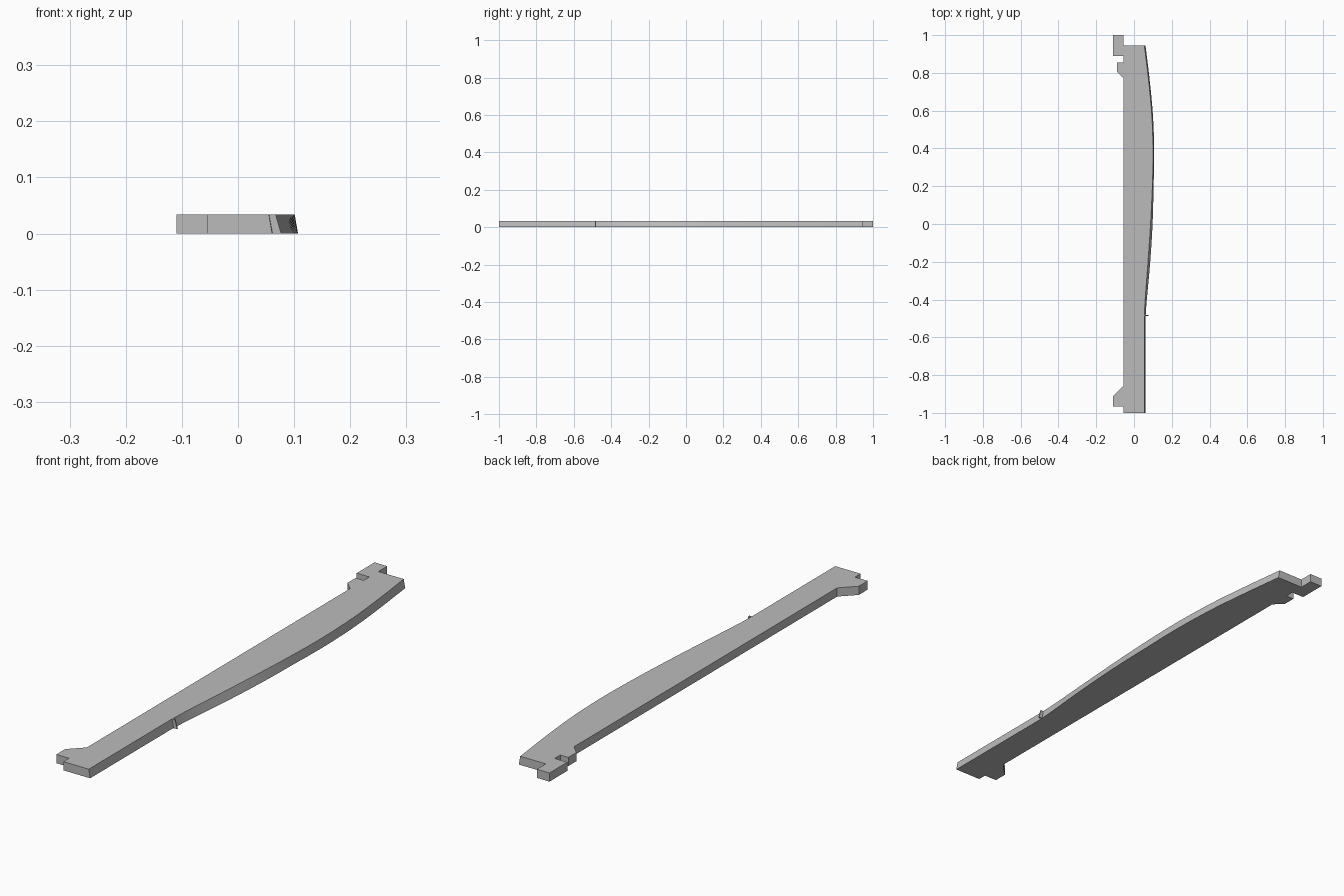
import bpy
import bmesh
import math

if "Cube" in bpy.data.objects:
    bpy.data.objects.remove(bpy.data.objects["Cube"], do_unlink=True)

HEIGHT = 0.034

grey = bpy.data.materials.new("plain grey")
grey.use_nodes = True
colour = (0.5, 0.5, 0.5, 1)
grey.diffuse_color = colour
grey.node_tree.nodes["Principled BSDF"].inputs["Base Color"].default_value = colour


def prism(name, lower, upper):
    """Solid between two matching outlines at the bottom and top."""
    bm = bmesh.new()
    low = [bm.verts.new((x, y, 0)) for x, y in lower]
    top = [bm.verts.new((x, y, HEIGHT)) for x, y in upper]
    bm.faces.new(low[::-1])
    bm.faces.new(top)
    for i in range(len(low)):
        j = (i + 1) % len(low)
        bm.faces.new((low[i], low[j], top[j], top[i]))
    bmesh.ops.recalc_face_normals(bm, faces=bm.faces)
    mesh = bpy.data.meshes.new(name)
    bm.to_mesh(mesh)
    bm.free()
    mesh.materials.append(grey)
    obj = bpy.data.objects.new(name, mesh)
    bpy.context.collection.objects.link(obj)
    return obj


def smooth_path(points, steps=5):
    """Catmull-Rom curve through the points."""
    ext = [points[0]] + points + [points[-1]]
    path = []
    for a, b, c, d in zip(ext, ext[1:], ext[2:], ext[3:]):
        for s in range(steps):
            t = s / steps
            path.append(tuple(
                0.5 * (2 * q + (r - p) * t + (2 * p - 5 * q + 4 * r - u) * t ** 2
                       + (3 * q - p - 3 * r + u) * t ** 3)
                for p, q, r, u in zip(a, b, c, d)))
    return path + [points[-1]]


def flare(y):
    """How far the lower edge stands out past the upper edge."""
    t = (y + 0.5) / 0.7
    return 0.006 + (0.006 * math.sin(math.pi * t) if 0 < t < 1 else 0)


# Curved long edge, from front to back
belly = smooth_path([(0.055, -0.5), (0.058, -0.42), (0.065, -0.32), (0.074, -0.2),
                     (0.085, -0.04), (0.093, 0.1), (0.099, 0.25), (0.101, 0.38),
                     (0.098, 0.5), (0.091, 0.62), (0.075, 0.78), (0.055, 0.945)])
edge_top = [(0.055, -1)] + belly
edge_low = [(x + flare(y), y) for x, y in edge_top]

# Straight long edge with its hooks and notches, from back to front
hooks = [(-0.055, 0.945), (-0.055, 1), (-0.11, 1), (-0.11, 0.89),
         (-0.055, 0.89), (-0.055, 0.855), (-0.09, 0.855), (-0.09, 0.805),
         (-0.055, 0.77), (-0.055, -0.855), (-0.11, -0.91), (-0.11, -0.965),
         (-0.055, -0.965), (-0.055, -1)]

body = prism("handle_plate", edge_low + hooks, edge_top + hooks)
bpy.context.view_layer.objects.active = body
body.select_set(True)
bpy.ops.object.shade_smooth_by_angle(angle=math.radians(25))


# Thin fin on the curved edge
def fin_outline(tip):
    return [(0.05, -0.486), (tip, -0.486), (tip, -0.481), (0.05, -0.481)]


prism("edge_fin", fin_outline(0.077), fin_outline(0.067))
